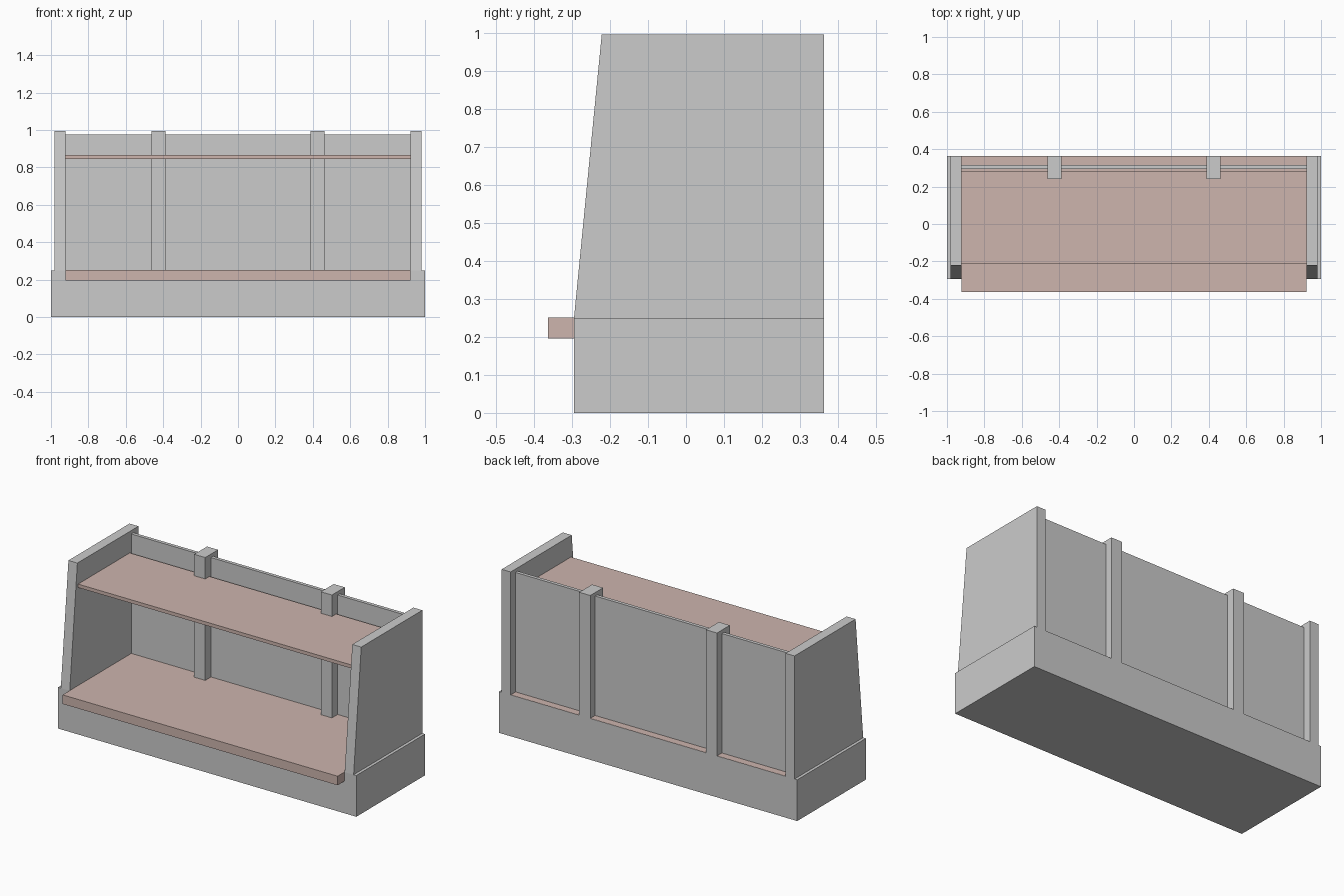
import bpy, bmesh

if "Cube" in bpy.data.objects:
    bpy.data.objects.remove(bpy.data.objects["Cube"])

brown = bpy.data.materials.new("brown_wood")
brown.diffuse_color = (0.61, 0.46, 0.42, 1)
brown.use_nodes = True
brown.node_tree.nodes["Principled BSDF"].inputs["Base Color"].default_value = brown.diffuse_color


def prism(name, x0, x1, profile, mat=None):
    """Extrude a (y, z) outline along x from x0 to x1."""
    bm = bmesh.new()
    face = bm.faces.new([bm.verts.new((x0, y, z)) for y, z in profile])
    ext = bmesh.ops.extrude_face_region(bm, geom=[face])
    verts = [v for v in ext["geom"] if isinstance(v, bmesh.types.BMVert)]
    bmesh.ops.translate(bm, verts=verts, vec=(x1 - x0, 0, 0))
    bmesh.ops.recalc_face_normals(bm, faces=bm.faces)
    mesh = bpy.data.meshes.new(name)
    bm.to_mesh(mesh)
    bm.free()
    obj = bpy.data.objects.new(name, mesh)
    bpy.context.collection.objects.link(obj)
    if mat:
        mesh.materials.append(mat)
    return obj


def box(name, x0, x1, y0, y1, z0, z1, mat=None):
    return prism(name, x0, x1, [(y0, z0), (y1, z0), (y1, z1), (y0, z1)], mat)


BACK = 0.363   # rear plane
FRONT = -0.295  # front of the base
TOP = 0.996    # top of side walls and posts
BASE = 0.25    # top of the base
INNER = 0.922  # inside face of the side walls

# Plinth and the lower bench board let into its top
box("base", -1, 1, FRONT, BACK, 0, BASE)
box("lower_shelf", -INNER, INNER, -BACK, BACK - 0.001, 0.196, BASE + 0.001, brown)

# Upper shelf board
box("upper_shelf", -INNER, INNER, -0.215, 0.28, 0.845, 0.866, brown)

# Thin back panel
box("back_panel", -INNER, INNER, 0.295, 0.316, BASE, 0.975)

# Side walls with a sloped front edge, and back posts
wall = [(FRONT, BASE), (BACK, BASE), (BACK, TOP), (-0.222, TOP)]
for side, s in (("left", -1), ("right", 1)):
    prism(side + "_wall", s * INNER, s * 0.982, wall)
    cx = s * 0.425
    box(side + "_back_post", cx - 0.037, cx + 0.037, 0.24, BACK, BASE, TOP)
